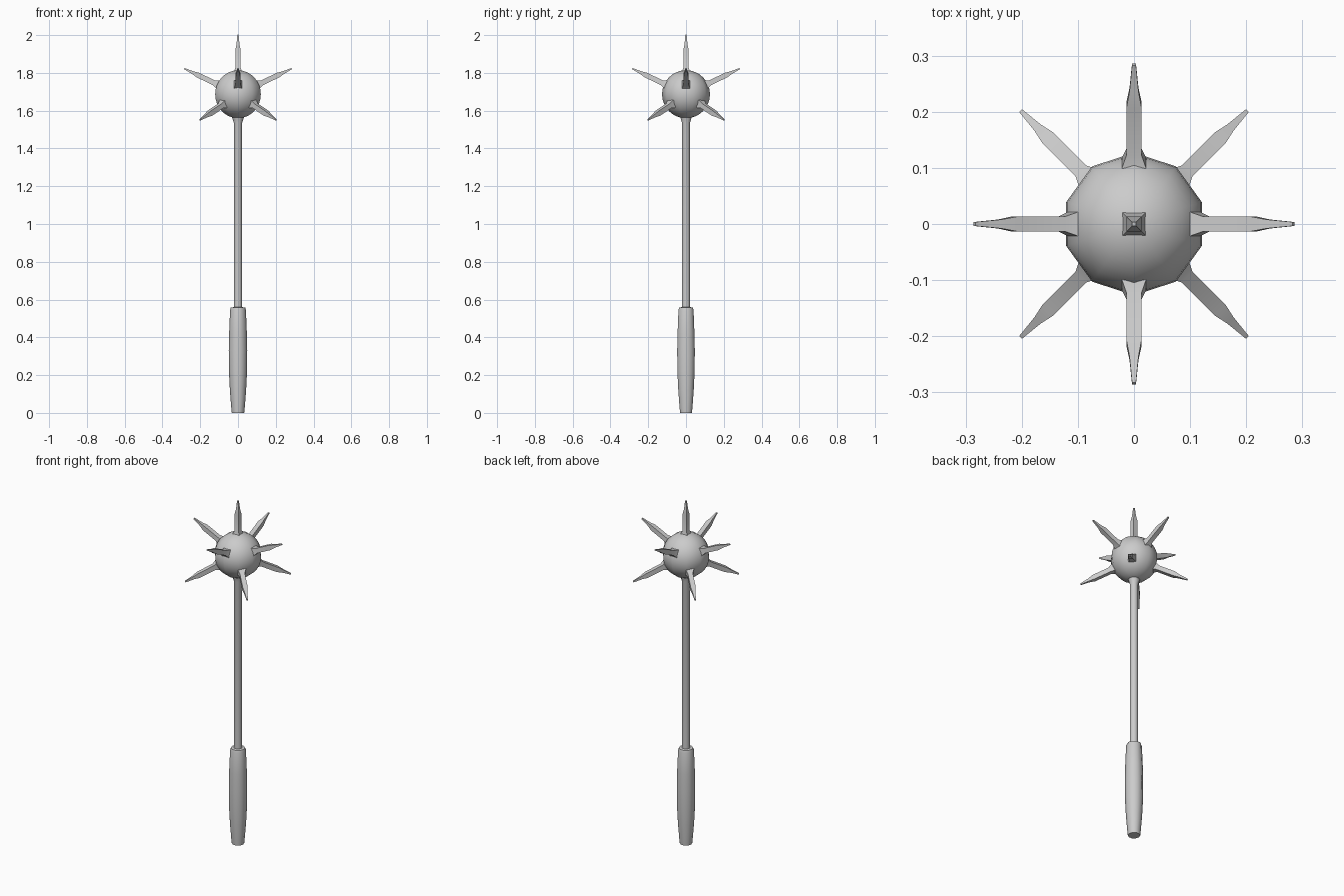
import bpy, bmesh, math
from mathutils import Vector, Matrix

if "Cube" in bpy.data.objects:
    bpy.data.objects.remove(bpy.data.objects["Cube"])

CENTRE = Vector((0, 0, 1.687))


def lathe(name, profile, sides, matrix=Matrix(), turn=0.0, smooth=40):
    """Revolve (radius, height) points about z and cap both ends."""
    bm = bmesh.new()
    rings = []
    for r, z in profile:
        rings.append([bm.verts.new(matrix @ Vector((
            r * math.cos(turn + 2 * math.pi * i / sides),
            r * math.sin(turn + 2 * math.pi * i / sides), z)))
            for i in range(sides)])
    for a, b in zip(rings, rings[1:]):
        for i in range(sides):
            j = (i + 1) % sides
            bm.faces.new((a[i], a[j], b[j], b[i]))
    bm.faces.new(rings[0][::-1])
    bm.faces.new(rings[-1])
    mesh = bpy.data.meshes.new(name)
    bm.to_mesh(mesh)
    bm.free()
    finish(name, mesh, smooth)


def finish(name, mesh, smooth):
    ob = bpy.data.objects.new(name, mesh)
    bpy.context.collection.objects.link(ob)
    bpy.ops.object.select_all(action='DESELECT')
    ob.select_set(True)
    bpy.context.view_layer.objects.active = ob
    bpy.ops.object.shade_smooth_by_angle(angle=math.radians(smooth))


# Swelling grip with a rounded top lip
lathe("grip", [(0.033, 0.0), (0.036, 0.03), (0.043, 0.12), (0.048, 0.22),
               (0.049, 0.33), (0.047, 0.42), (0.042, 0.545), (0.038, 0.558),
               (0.021, 0.56)], 10)

# Shaft flaring into the head
lathe("shaft", [(0.022, 0.54), (0.022, 1.535), (0.03, 1.56), (0.036, 1.585)], 10)

# Ball head
bm = bmesh.new()
bmesh.ops.create_uvsphere(bm, u_segments=10, v_segments=16, radius=0.127,
                          matrix=Matrix.Translation(CENTRE))
mesh = bpy.data.meshes.new("ball_head")
bm.to_mesh(mesh)
bm.free()
finish("ball_head", mesh, 60)

# Square spikes: one on top, four tilted up, four diagonal tilted down
half_widths = [(0.025, 0.105), (0.021, 0.122), (0.0135, 0.142),
               (0.0135, 0.235), (0.008, 0.265), (0.0035, 0.315)]
spike = [(w * math.sqrt(2), d) for w, d in half_widths]


def add_spike(name, azimuth, elevation):
    m = (Matrix.Translation(CENTRE) @ Matrix.Rotation(math.radians(azimuth), 4, 'Z')
         @ Matrix.Rotation(math.radians(90 - elevation), 4, 'Y'))
    lathe(name, spike, 4, m, math.pi / 4, 40)


add_spike("top_spike", 0, 90)
for k in range(4):
    add_spike(f"upper_spike_{k + 1}", 90 * k, 25.5)
    add_spike(f"lower_spike_{k + 1}", 45 + 90 * k, -25.5)
